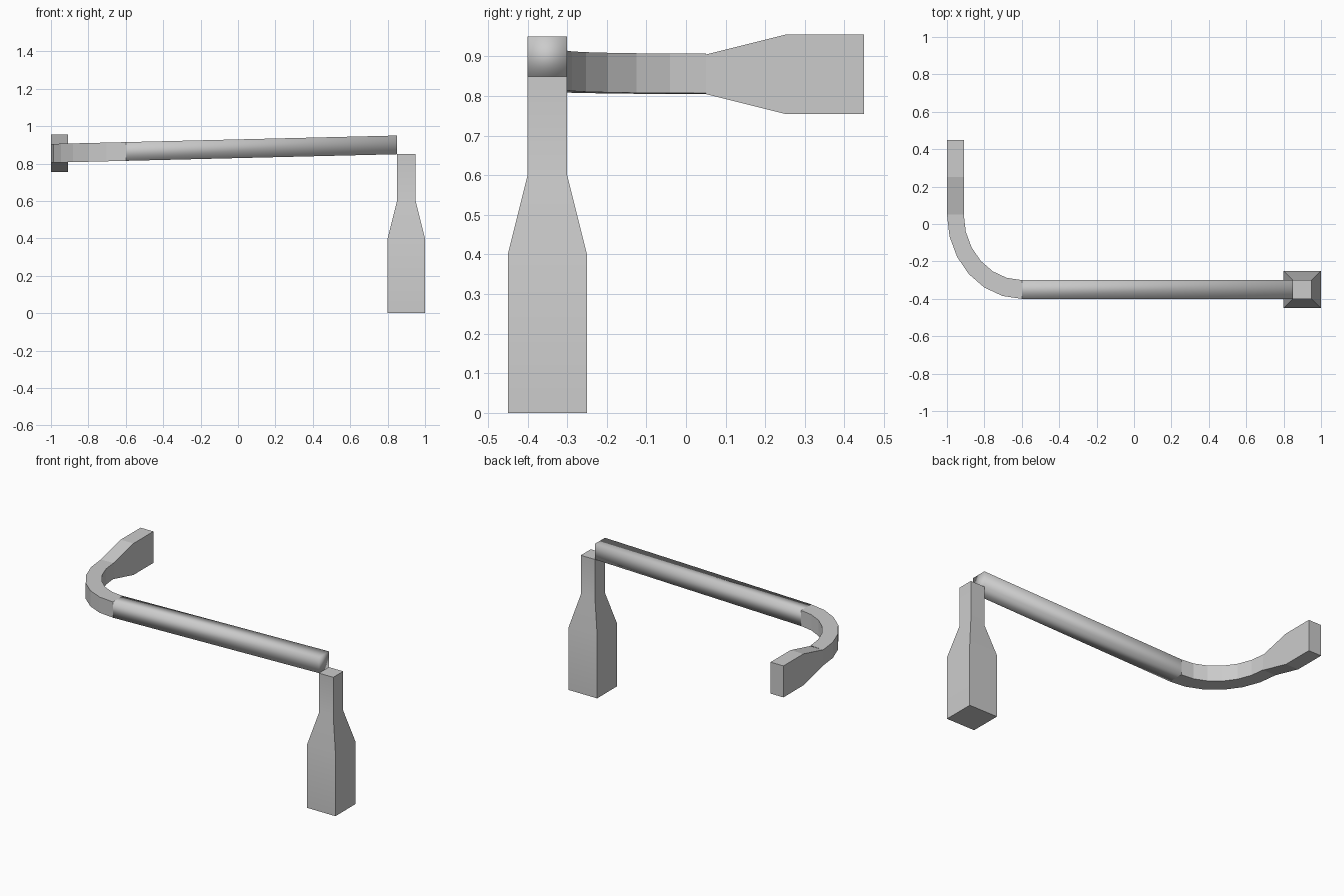
import bpy, bmesh, math

cube = bpy.data.objects.get("Cube")
if cube:
    bpy.data.objects.remove(cube, do_unlink=True)

grey = bpy.data.materials.new("plain_grey")
grey.use_nodes = True
colour = (0.6, 0.6, 0.6, 1)
grey.diffuse_color = colour
grey.node_tree.nodes["Principled BSDF"].inputs["Base Color"].default_value = colour


def loft(name, rings, cap_start=True, cap_end=True):
    """Skin four-cornered rings into one object."""
    bm = bmesh.new()
    rows = [[bm.verts.new(p) for p in ring] for ring in rings]
    for a, b in zip(rows, rows[1:]):
        for i in range(4):
            j = (i + 1) % 4
            bm.faces.new((a[i], a[j], b[j], b[i]))
    # Orient walls outward while the loft is closed, then drop hidden caps
    start = bm.faces.new(rows[0][::-1])
    end = bm.faces.new(rows[-1])
    bmesh.ops.recalc_face_normals(bm, faces=bm.faces)
    hidden = [f for f, keep in ((start, cap_start), (end, cap_end)) if not keep]
    bmesh.ops.delete(bm, geom=hidden, context='FACES_ONLY')
    mesh = bpy.data.meshes.new(name)
    bm.to_mesh(mesh)
    bm.free()
    mesh.materials.append(grey)
    obj = bpy.data.objects.new(name, mesh)
    bpy.context.collection.objects.link(obj)
    return obj


def rail_base(x):
    """Underside height of the gently sloping rail."""
    return 0.85 + (x - 0.85) * 0.045 / 1.85


def upright(outer, inner, z_out, z_in, height=0.1):
    """Vertical section between an outer and an inner plan point."""
    return [(*outer, z_out), (*inner, z_in),
            (*inner, z_in + height), (*outer, z_out + height)]


def level(x, y, half, z):
    return [(x + sx * half, y + sy * half, z)
            for sx, sy in ((-1, -1), (1, -1), (1, 1), (-1, 1))]


# Post: square foot tapering to a slim neck
post = loft("post", [level(0.9, -0.35, half, z) for half, z in
                     ((0.1, 0), (0.1, 0.4), (0.05, 0.6), (0.05, 0.85))])
bpy.context.view_layer.objects.active = post
post.select_set(True)
bpy.ops.object.shade_smooth_by_angle(angle=math.radians(30))
post.select_set(False)

# Straight rail with softly shaded corners
rail = loft("straight_rail",
            [upright((x, -0.4), (x, -0.3), rail_base(x), rail_base(x))
             for x in (0.85, -0.6)], cap_end=False)
rail.data.shade_smooth()

# Faceted quarter bend
bend = []
for i in range(7):
    a = math.radians(15 * i)
    outer = (-0.6 - 0.4 * math.sin(a), 0.05 - 0.45 * math.cos(a))
    inner = (-0.6 - 0.31 * math.sin(a), 0.05 - 0.35 * math.cos(a))
    bend.append(upright(outer, inner, rail_base(outer[0]), rail_base(inner[0])))
loft("rail_bend", bend, cap_start=False, cap_end=False)

# Flared paddle end
loft("flared_end", [upright((-1, y), (-0.91, y), 0.855 - h / 2, 0.855 - h / 2, h)
                    for y, h in ((0.05, 0.1), (0.25, 0.2), (0.45, 0.2))],
     cap_start=False)
